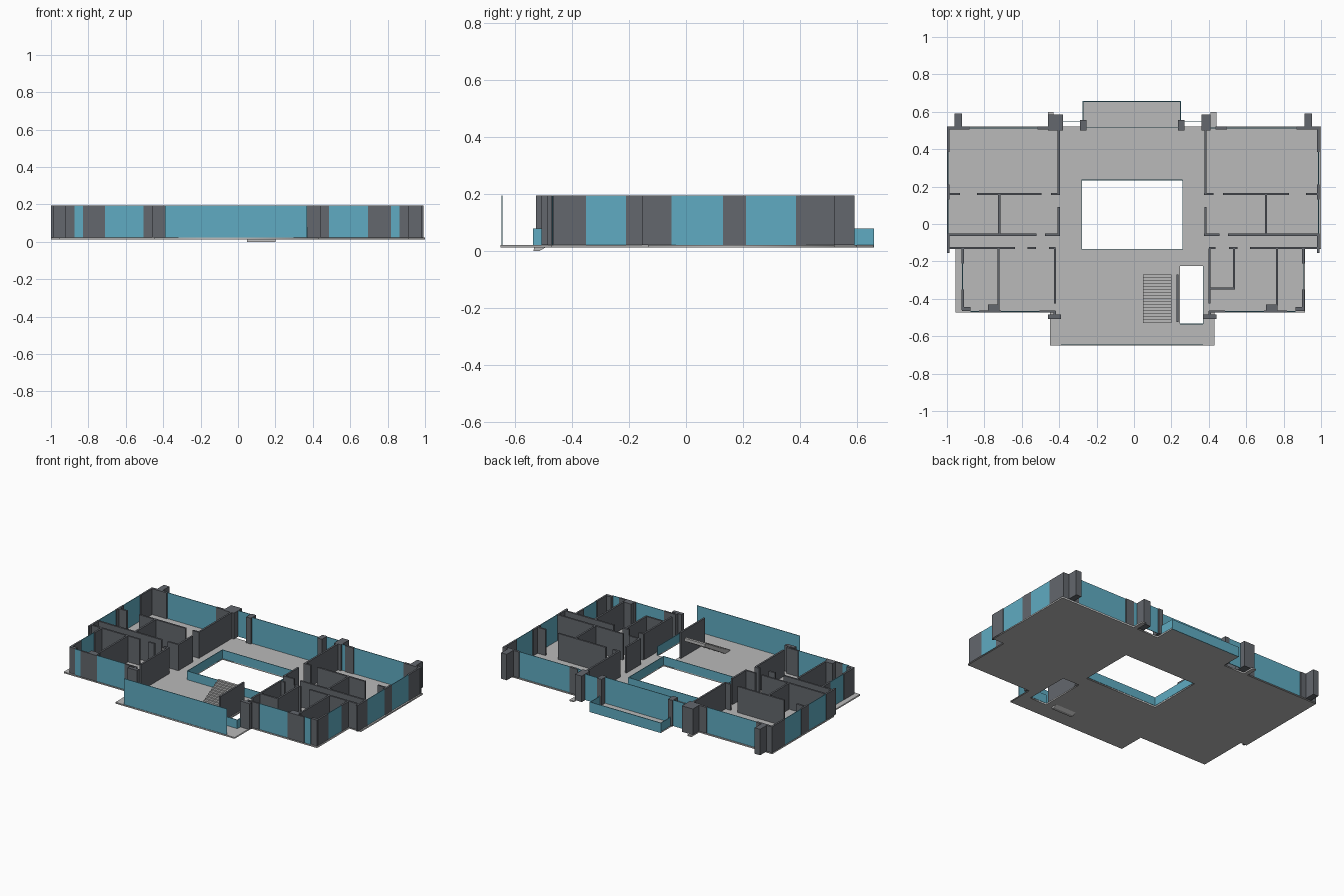
import bpy, bmesh
from mathutils import Vector

cube = bpy.data.objects.get("Cube")
if cube:
    bpy.data.objects.remove(cube, do_unlink=True)

BASE, FLOOR, RAIL, TOP = 0.013, 0.022, 0.08, 0.195


def make_material(name, colour):
    mat = bpy.data.materials.new(name)
    mat.use_nodes = True
    rgba = (*colour, 1)
    mat.diffuse_color = rgba
    mat.node_tree.nodes["Principled BSDF"].inputs["Base Color"].default_value = rgba
    return mat


concrete = make_material("light grey concrete", (0.49, 0.49, 0.49))
plaster = make_material("dark grey wall", (0.125, 0.136, 0.153))
glass = make_material("blue glass", (0.115, 0.41, 0.54))


def add_object(name, mesh, mat):
    mesh.materials.clear()
    mesh.materials.append(mat)
    obj = bpy.data.objects.new(name, mesh)
    bpy.context.collection.objects.link(obj)
    return obj


def box(name, x, y, z, mat):
    """Box spanning the given ranges."""
    bm = bmesh.new()
    bmesh.ops.create_cube(bm, size=1)
    spans = [sorted(s) for s in (x, y, z)]
    for v in bm.verts:
        v.co = Vector([lo + (c + 0.5) * (hi - lo) for c, (lo, hi) in zip(v.co, spans)])
    mesh = bpy.data.meshes.new(name)
    bm.to_mesh(mesh)
    bm.free()
    return add_object(name, mesh, mat)


def wall(name, x, y):
    box(name, x, y, (FLOOR, TOP), plaster)


def along_x(name, y, start, end, mat=plaster, thick=0.012, top=TOP):
    box(name, (start, end), (y - thick / 2, y + thick / 2), (FLOOR, top), mat)


def along_y(name, x, start, end, mat=plaster, thick=0.012, top=TOP):
    box(name, (x - thick / 2, x + thick / 2), (start, end), (FLOOR, top), mat)


def pane_x(name, y, start, end, top=TOP):
    along_x(name, y, start, end, glass, 0.004, top)


def pane_y(name, x, start, end, top=TOP):
    along_y(name, x, start, end, glass, 0.004, top)


# Floor slab: one filled outline with two openings
def rectangle(x0, x1, y0, y1):
    return [(x0, y0), (x1, y0), (x1, y1), (x0, y1)]


atrium = (-0.28, 0.26, -0.135, 0.235)
stairwell = (0.245, 0.37, -0.535, -0.225)
outline = [(-0.45, -0.65), (0.43, -0.65), (0.43, -0.473), (0.915, -0.473),
           (0.915, -0.133), (1, -0.133), (1, 0.52), (0.44, 0.52), (0.44, 0.6),
           (0.41, 0.6), (0.41, 0.52), (0.25, 0.52), (0.25, 0.657),
           (-0.275, 0.657), (-0.275, 0.52), (-0.43, 0.52), (-0.43, 0.6),
           (-0.46, 0.6), (-0.46, 0.52), (-1, 0.52), (-1, -0.133),
           (-0.955, -0.133), (-0.955, -0.473), (-0.45, -0.473)]
curve = bpy.data.curves.new("slab_outline", "CURVE")
curve.dimensions = "2D"
curve.fill_mode = "BOTH"
curve.extrude = (FLOOR - BASE) / 2
for ring in (outline, rectangle(*atrium), rectangle(*stairwell)):
    spline = curve.splines.new("POLY")
    spline.points.add(len(ring) - 1)
    for point, (x, y) in zip(spline.points, ring):
        point.co = (x, y, 0, 1)
    spline.use_cyclic_u = True
helper = bpy.data.objects.new("slab_outline", curve)
bpy.context.collection.objects.link(helper)
graph = bpy.context.evaluated_depsgraph_get()
slab_mesh = bpy.data.meshes.new_from_object(helper.evaluated_get(graph))
bpy.data.objects.remove(helper, do_unlink=True)
slab = add_object("floor_slab", slab_mesh, concrete)
slab.location.z = (BASE + FLOOR) / 2


# Both wings share one plan, reflected about the slightly offset centre line
def build_wing(side, mx):
    def part(name):
        return side + "_" + name

    def block(name, x0, x1, y0, y1):
        wall(part(name), (mx(x0), mx(x1)), (y0, y1))

    def row(name, y, *spans, make=along_x):
        for a, b in spans:
            make(part(name), y, mx(a), mx(b))

    def column(name, x, *spans, make=along_y):
        for a, b in spans:
            make(part(name), mx(x), a, b)

    # Outer piers
    block("back_corner_pier", -0.96, -0.92, 0.52, 0.59)
    block("back_corner_wall", -1, -0.88, 0.505, 0.52)
    block("back_inner_wall", -0.515, -0.455, 0.505, 0.52)
    block("front_corner_foot", -0.92, -0.875, -0.465, -0.445)
    block("front_middle_wall", -0.83, -0.71, -0.473, -0.462)
    block("front_middle_pier", -0.78, -0.72, -0.465, -0.43)
    block("front_inner_wall", -0.505, -0.42, -0.473, -0.462)
    block("front_inner_pier", -0.46, -0.39, -0.507, -0.483)
    block("front_pier_link", -0.43, -0.418, -0.485, -0.465)
    column("outer_wall", -0.993, (0.385, 0.51), (0.13, 0.21), (-0.155, -0.05))
    column("front_outer_wall", -0.915, (-0.21, -0.13), (-0.46, -0.35))
    # Rooms and corridor
    row("room_wall", 0.16, (-1, -0.93), (-0.84, -0.495), (-0.445, -0.395))
    row("corridor_back_wall", -0.057, (-1, -0.52), (-0.475, -0.395))
    row("corridor_front_wall", -0.128, (-1, -0.635), (-0.57, -0.525), (-0.455, -0.42))
    column("hall_wall", -0.402, (0.16, 0.505), (-0.06, 0.09))
    column("front_hall_wall", -0.423, (-0.425, -0.13))
    column("room_divider", -0.72, (-0.055, 0.16))
    # Window panes
    row("back_window", 0.513, (-0.88, -0.515), make=pane_x)
    row("front_window", -0.468, (-0.875, -0.83), (-0.71, -0.505), make=pane_x)
    column("side_window", -0.995, (0.21, 0.385), (-0.05, 0.13), make=pane_y)
    column("front_side_window", -0.917, (-0.35, -0.21), make=pane_y)


build_wing("right", lambda x: x)
build_wing("left", lambda x: -1.02 * x - 0.028)

# Parts that differ between the wings
along_y("right_front_divider", -0.725, -0.43, -0.13)
along_y("left_front_divider", 0.765, -0.435, -0.13)
along_y("left_small_room_side", 0.535, -0.35, -0.13)
along_x("left_small_room_front", -0.345, 0.4, 0.54)
wall("right_back_hall_pier", (-0.46, -0.38), (0.5, 0.585))
wall("left_back_hall_pier", (0.36, 0.41), (0.5, 0.585))
pane_x("left_back_inner_window", 0.513, 0.41, 0.45)

# Hall: balcony piers, glazing and parapet
wall("right_balcony_pier", (-0.29, -0.255), (0.5, 0.555))
wall("left_balcony_pier", (0.235, 0.27), (0.5, 0.555))
pane_x("balcony_window", 0.515, -0.255, 0.235)
pane_x("right_balcony_side_window", 0.547, -0.38, -0.29)
pane_x("left_balcony_side_window", 0.547, 0.27, 0.36)
pane_x("front_hall_window", -0.645, -0.39, 0.37)
for name, x in (("right", -0.273), ("left", 0.248)):
    box(name + "_balcony_parapet", (x - 0.002, x + 0.002), (0.52, 0.657), (BASE, RAIL), glass)
box("back_balcony_parapet", (-0.275, 0.25), (0.653, 0.658), (BASE, RAIL), glass)

# Glass railings around the openings
x0, x1, y0, y1 = atrium
for y in (y0, y1):
    pane_x("atrium_railing", y, x0, x1, RAIL)
for x in (x0, x1):
    pane_y("atrium_railing", x, y0, y1, RAIL)
x0, x1, y0, y1 = stairwell
pane_x("stairwell_front_railing", y0, x0, x1, RAIL)
pane_y("stairwell_side_railing", x1, y0, y1, RAIL)
along_y("stair_wall", 0.232, -0.525, -0.27)

# Staircase: stepped profile with a sloping underside, extruded sideways
STEPS = 16
start, end, rise = -0.53, -0.27, 0.165
tread = (end - start) / STEPS
profile = [(start - 0.005, 0), (start, FLOOR)]
for i in range(STEPS):
    height = FLOOR + (rise - FLOOR) * (i + 1) / STEPS
    profile += [(start + i * tread, height), (start + (i + 1) * tread, height)]
profile += [(end, rise - 0.02), (start + 0.015, 0)]
bm = bmesh.new()
face = bm.faces.new([bm.verts.new((0.047, y, z)) for y, z in profile])
extruded = bmesh.ops.extrude_face_region(bm, geom=[face])["geom"]
bmesh.ops.translate(bm, vec=(0.153, 0, 0),
                    verts=[g for g in extruded if isinstance(g, bmesh.types.BMVert)])
bmesh.ops.recalc_face_normals(bm, faces=bm.faces)
stair_mesh = bpy.data.meshes.new("staircase")
bm.to_mesh(stair_mesh)
bm.free()
add_object("staircase", stair_mesh, concrete)
